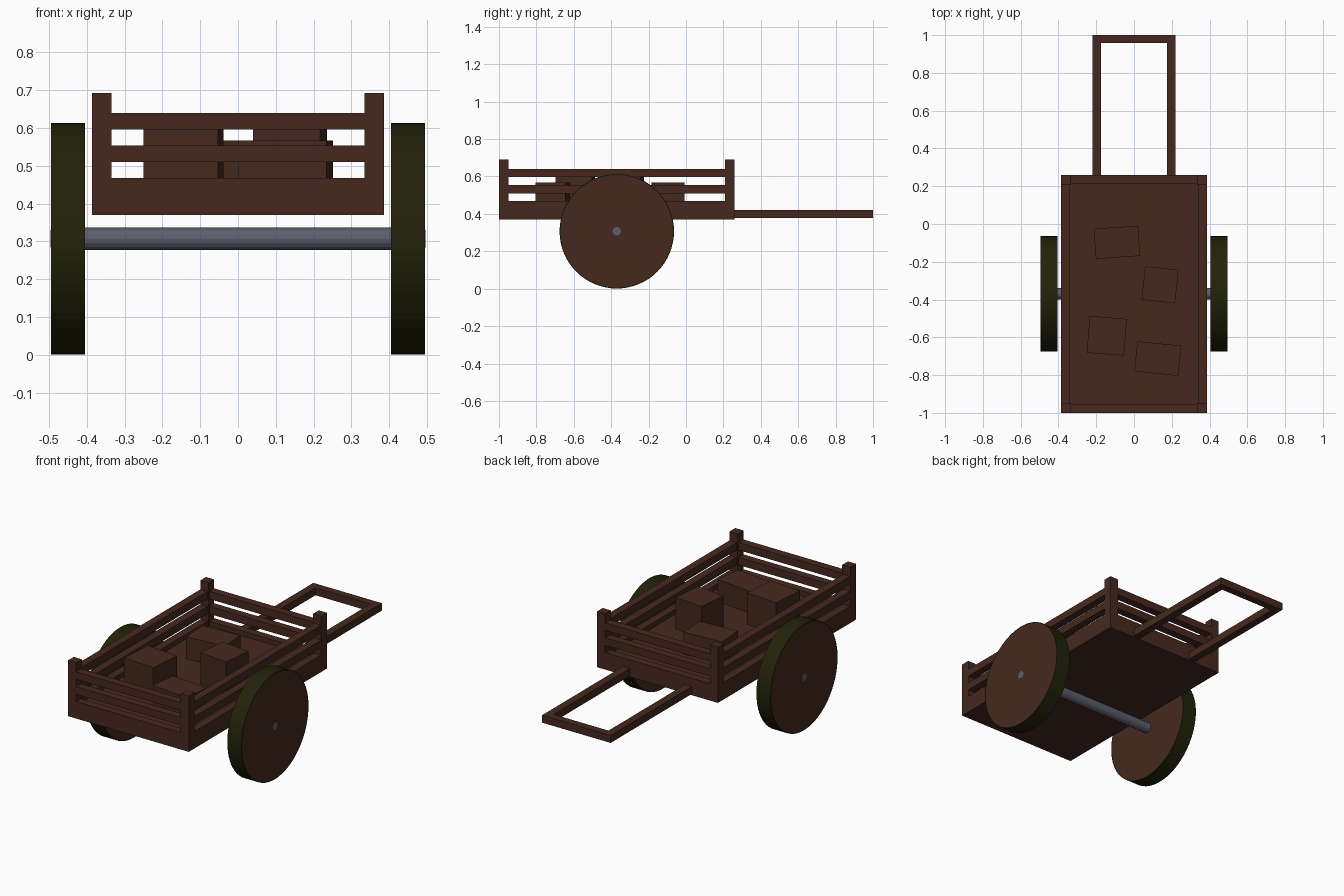
import bpy, bmesh, math
from mathutils import Matrix

if "Cube" in bpy.data.objects:
    bpy.data.objects.remove(bpy.data.objects["Cube"])


def material(name, rgb):
    m = bpy.data.materials.new(name)
    m.diffuse_color = (*rgb, 1)
    m.use_nodes = True
    m.node_tree.nodes["Principled BSDF"].inputs["Base Color"].default_value = m.diffuse_color
    return m


WOOD = material("dark brown wood", (0.061, 0.022, 0.0135))
TYRE = material("dark olive tyre", (0.016, 0.016, 0.003))
METAL = material("grey metal", (0.105, 0.115, 0.15))


def finish(name, bm, *mats):
    me = bpy.data.meshes.new(name)
    bm.to_mesh(me)
    bm.free()
    for m in mats:
        me.materials.append(m)
    ob = bpy.data.objects.new(name, me)
    bpy.context.collection.objects.link(ob)
    return ob


def box(name, x, y, z, mat=WOOD, turn=0):
    """Box from (min, max) ranges, turned about its own vertical axis."""
    bm = bmesh.new()
    size = [b - a for a, b in (x, y, z)]
    bmesh.ops.create_cube(bm, size=1, matrix=Matrix.Diagonal((*size, 1)))
    ob = finish(name, bm, mat)
    ob.location = [(a + b) / 2 for a, b in (x, y, z)]
    ob.rotation_euler.z = math.radians(turn)
    return ob


def rod(name, x0, x1, r, sides, mats, rim=0):
    """Cylinder along x at the axle height; rim insets the caps, coloured with mats[1]."""
    bm = bmesh.new()
    mat = Matrix.Translation(((x0 + x1) / 2, AXLE_Y, AXLE_Z)) @ Matrix.Rotation(math.pi / 2, 4, 'Y')
    bmesh.ops.create_cone(bm, cap_ends=True, segments=sides, radius1=r, radius2=r,
                          depth=x1 - x0, matrix=mat)
    if rim:
        caps = [f for f in bm.faces if len(f.verts) > 4]
        bmesh.ops.inset_individual(bm, faces=caps, thickness=rim)
        for f in bm.faces:
            f.material_index = int(len(f.verts) > 4)
    return finish(name, bm, *mats)


W, Y0, Y1 = 0.386, -1.0, 0.26
AXLE_Y, AXLE_Z = -0.37, 0.307
POST, RAIL = 0.052, 0.045
FLOOR = 0.44

# Bed
box("bed", (-W, W), (Y0, Y1), (0.37, FLOOR))

# Corner posts
for sx in (-1, 1):
    x = sorted((sx * W, sx * (W - POST)))
    for label, y in (("front", (Y0, Y0 + POST)), ("back", (Y1 - POST, Y1))):
        box(label + "_post", x, y, (FLOOR, 0.692))

# Low wall and slatted rails on all four sides
for z in ((FLOOR, 0.468), (0.51, 0.554), (0.596, 0.64)):
    for sx in (-1, 1):
        box("side_rail", sorted((sx * W, sx * (W - RAIL))), (Y0 + POST, Y1 - POST), z)
    for label, y in (("front", (Y0, Y0 + RAIL)), ("back", (Y1 - RAIL, Y1))):
        box(label + "_rail", (-W + POST, W - POST), y, z)

# Pull handle
for sx in (-1, 1):
    box("handle_bar", sorted((sx * 0.175, sx * 0.219)), (Y1, 1.0), (0.377, 0.42))
box("handle_grip", (-0.175, 0.175), (0.957, 1.0), (0.377, 0.42))

# Crates: centre x, centre y, width, depth, top, turn
for cx, cy, w, d, top, turn in (
        (-0.09, -0.097, 0.235, 0.16, 0.567, 4),
        (0.138, -0.322, 0.178, 0.178, 0.622, -6),
        (0.126, -0.712, 0.234, 0.16, 0.567, -6),
        (-0.144, -0.592, 0.197, 0.195, 0.622, -4.5)):
    box("crate", (cx - w / 2, cx + w / 2), (cy - d / 2, cy + d / 2), (FLOOR, top), turn=turn)

# Axle, wheels and hub caps
rod("axle", -0.41, 0.41, 0.03, 16, (METAL,))
for sx in (-1, 1):
    rod("wheel", *sorted((sx * 0.405, sx * 0.495)), 0.306, 64, (TYRE, WOOD), rim=0.006)
    rod("hub_cap", *sorted((sx * 0.49, sx * 0.496)), 0.023, 12, (METAL,))
